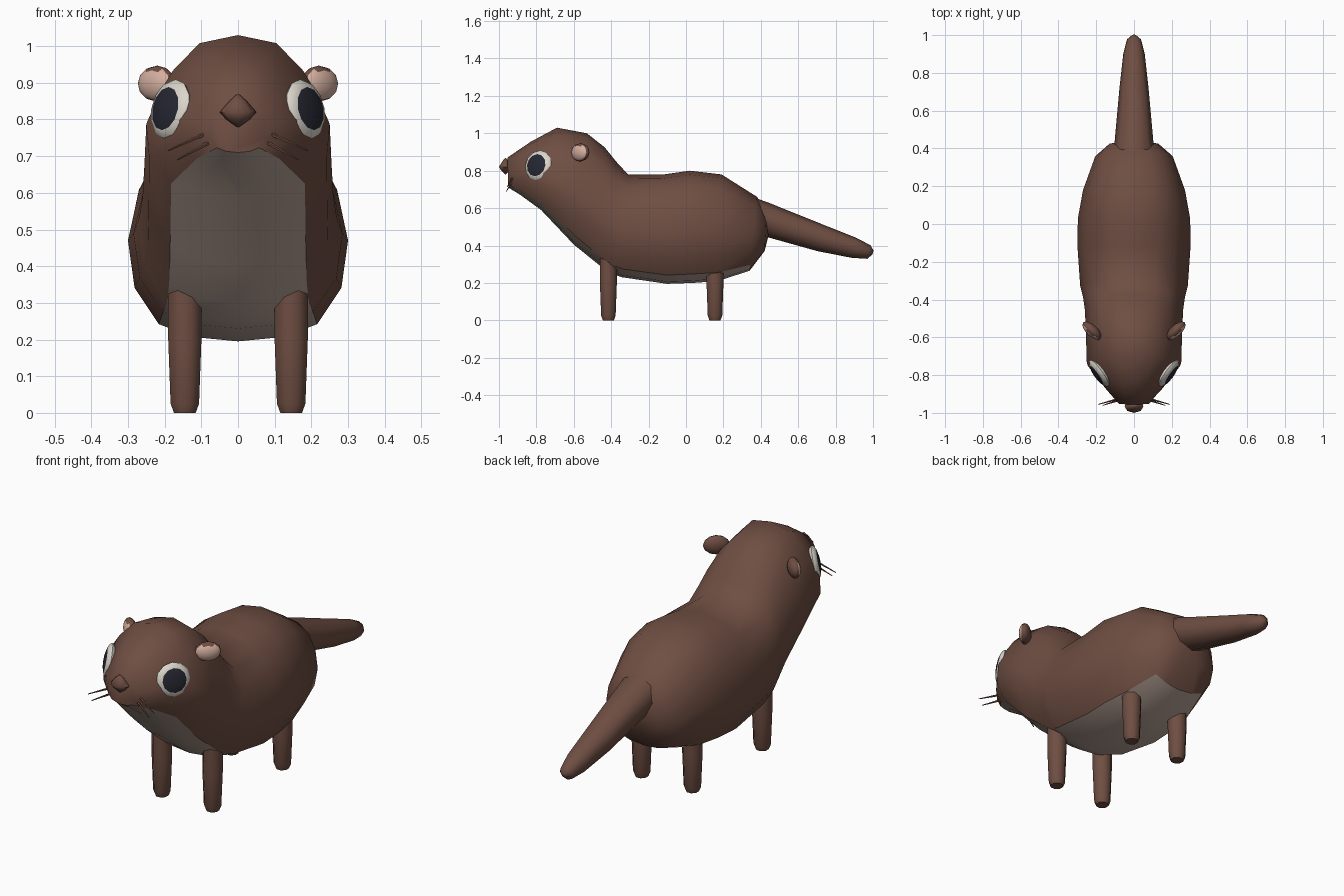
import bpy, bmesh, math
from mathutils import Vector, Matrix

if "Cube" in bpy.data.objects:
    bpy.data.objects.remove(bpy.data.objects["Cube"])


def material(name, rgb):
    m = bpy.data.materials.new(name)
    m.diffuse_color = (*rgb, 1)
    m.use_nodes = True
    m.node_tree.nodes["Principled BSDF"].inputs["Base Color"].default_value = m.diffuse_color
    return m


BROWN = material("brown fur", (0.157, 0.076, 0.055))
PALE = material("pale belly", (0.50, 0.385, 0.33))
PINK = material("pink inner ear", (0.66, 0.43, 0.35))
WHITE = material("eye white", (0.70, 0.67, 0.60))
DARK = material("pupil", (0.02, 0.02, 0.032))


def finish(bm, name, mats, angle=50):
    bmesh.ops.recalc_face_normals(bm, faces=bm.faces)
    me = bpy.data.meshes.new(name)
    bm.to_mesh(me)
    bm.free()
    ob = bpy.data.objects.new(name, me)
    bpy.context.collection.objects.link(ob)
    for m in mats:
        me.materials.append(m)
    bpy.ops.object.select_all(action='DESELECT')
    ob.select_set(True)
    bpy.context.view_layer.objects.active = ob
    bpy.ops.object.shade_smooth_by_angle(angle=math.radians(angle))
    return ob


def loft(rings, name, mats, rule=None, angle=50):
    """Skin a list of equal-length closed rings and cap both ends."""
    bm = bmesh.new()
    vs = [[bm.verts.new(p) for p in r] for r in rings]
    n = len(vs[0])
    for i in range(len(vs) - 1):
        for j in range(n):
            k = (j + 1) % n
            f = bm.faces.new((vs[i][j], vs[i][k], vs[i + 1][k], vs[i + 1][j]))
            if rule:
                f.material_index = rule(i, j)
    bm.faces.new(vs[0])
    bm.faces.new(vs[-1])
    if rule:  # crisp border between the two fur colours
        for e in bm.edges:
            if len({f.material_index for f in e.link_faces}) > 1:
                e.smooth = False
        sharp = [e for e in bm.edges if not e.smooth]
        bmesh.ops.split_edges(bm, edges=sharp)
    return finish(bm, name, mats, angle)


def ellipsoid(name, loc, normal, radii, mats, seg, rings, rule=None, angle=50):
    """Squashed sphere whose local z looks along normal and local y up."""
    bm = bmesh.new()
    bmesh.ops.create_uvsphere(bm, u_segments=seg, v_segments=rings, radius=1)
    if rule:
        for f in bm.faces:
            f.material_index = rule(f.calc_center_median())
    z = Vector(normal).normalized()
    x = Vector((0, 0, 1)).cross(z).normalized()
    rot = Matrix((x, z.cross(x), z)).transposed().to_4x4()
    bm.transform(Matrix.Translation(loc) @ rot @ Matrix.Diagonal((*radii, 1)))
    return finish(bm, name, mats, angle)


# Half cross-sections: (share of half width, share of height), trunk and head
trunk = [(0, 0), (.40, .02), (.72, .08), (.94, .25), (1, .47),
         (.91, .68), (.71, .865), (.40, .965), (0, 1)]
head = [(0, 0), (.40, .02), (.73, .08), (.97, .25), (1, .45),
        (.84, .66), (.71, .78), (.42, .95), (0, 1)]


def section(blend):
    half = [(a + (c - a) * blend, b + (d - b) * blend)
            for (a, b), (c, d) in zip(trunk, head)]
    return half + [(-x, t) for x, t in half[-2:0:-1]]


# Body stations: top y, top z, bottom y, bottom z, half width, head blend
stations = [(-.955, .87, -.95, .71, .08, .5), (-.83, .955, -.885, .67, .155, 1),
            (-.69, 1.03, -.775, .59, .25, 1), (-.53, 1.0, -.60, .405, .255, .5),
            (-.435, .925, -.47, .30, .26, .2), (-.37, .845, -.40, .25, .27, 0),
            (-.31, .78, -.34, .23, .285, 0),
            (-.12, .78, -.10, .195, .30, 0), (.02, .80, .04, .20, .297, 0),
            (.19, .78, .17, .21, .27, 0), (.38, .66, .34, .265, .205, 0),
            (.43, .57, .42, .37, .13, 0), (.445, .50, .44, .45, .04, 0)]
body = loft([[(w * x, by + (ty - by) * t, bz + (tz - bz) * t) for x, t in section(b)]
             for ty, tz, by, bz, w, b in stations], "body", [BROWN, PALE],
            lambda i, j: 1 if i < 10 and j in (0, 1, 14, 15) else 0, 60)

# Tail: y, z, half width, half height
tail = [(.36, .56, .107, .09), (.42, .542, .104, .087), (.72, .44, .077, .07),
        (.90, .387, .057, .053), (.978, .365, .037, .036), (1.0, .363, .010, .010)]
loft([[(w * math.cos(a), y + .25 * h * math.sin(a), z + h * math.sin(a))
       for a in [math.tau * k / 8 for k in range(8)]]
      for y, z, w, h in tail], "tail", [BROWN])

for s, side in ((1, "right"), (-1, "left")):
    # Legs
    for y, top, name in ((-.415, .355, "front_leg"), (.155, .33, "back_leg")):
        loft([[(s * .145 + r * math.cos(a), y + r * math.sin(a), z)
               for a in [math.tau * (k + .5) / 8 for k in range(8)]]
              for z, r in ((0, .032), (.025, .042), (.2, .049), (top, .049))],
             f"{side}_{name}", [BROWN])

    # Eyes set on the head surface, pupil on the central cap
    n = Vector((s * .80, -.57, .19)).normalized()
    c = Vector((s * .183, -.79, .826))
    hit, loc, _, _ = body.ray_cast(c + n * .5, -n)
    ellipsoid(f"{side}_eye", (loc if hit else c) - n * .006, n, (.085, .085, .028),
              [WHITE, DARK], 12, 8,
              lambda p: 1 if p.z > 0 and math.hypot(p.x, p.y) < .68 else 0)

    # Ears with pink fronts and a brown upper rim
    ellipsoid(f"{side}_ear", (s * .222, -.565, .898), (s * .68, -.73, .05),
              (.064, .049, .030), [BROWN, PINK], 12, 8,
              lambda p: 1 if p.z > .3 and p.y < .7 else 0)

    # Whiskers
    for k, (a, b) in enumerate((((.08, -.925, .765), (.19, -.955, .715)),
                                ((.07, -.93, .742), (.165, -.96, .69)))):
        a, b = [Vector((s * p[0], p[1], p[2])) for p in (a, b)]
        bm = bmesh.new()
        bmesh.ops.create_cone(bm, segments=5, radius1=.006, radius2=.002,
                              depth=(b - a).length, cap_ends=True)
        rot = (b - a).to_track_quat('Z', 'Y').to_matrix().to_4x4()
        bm.transform(Matrix.Translation((a + b) / 2) @ rot)
        finish(bm, f"{side}_whisker_{k + 1}", [BROWN])

# Diamond nose: height, radius
loft([[(r * math.cos(a), -.965 + .7 * r * math.sin(a), z)
       for a in [math.tau * k / 8 for k in range(8)]]
      for z, r in ((.78, .004), (.80, .032), (.82, .05), (.85, .024), (.868, .004))],
     "nose", [BROWN], angle=70)
